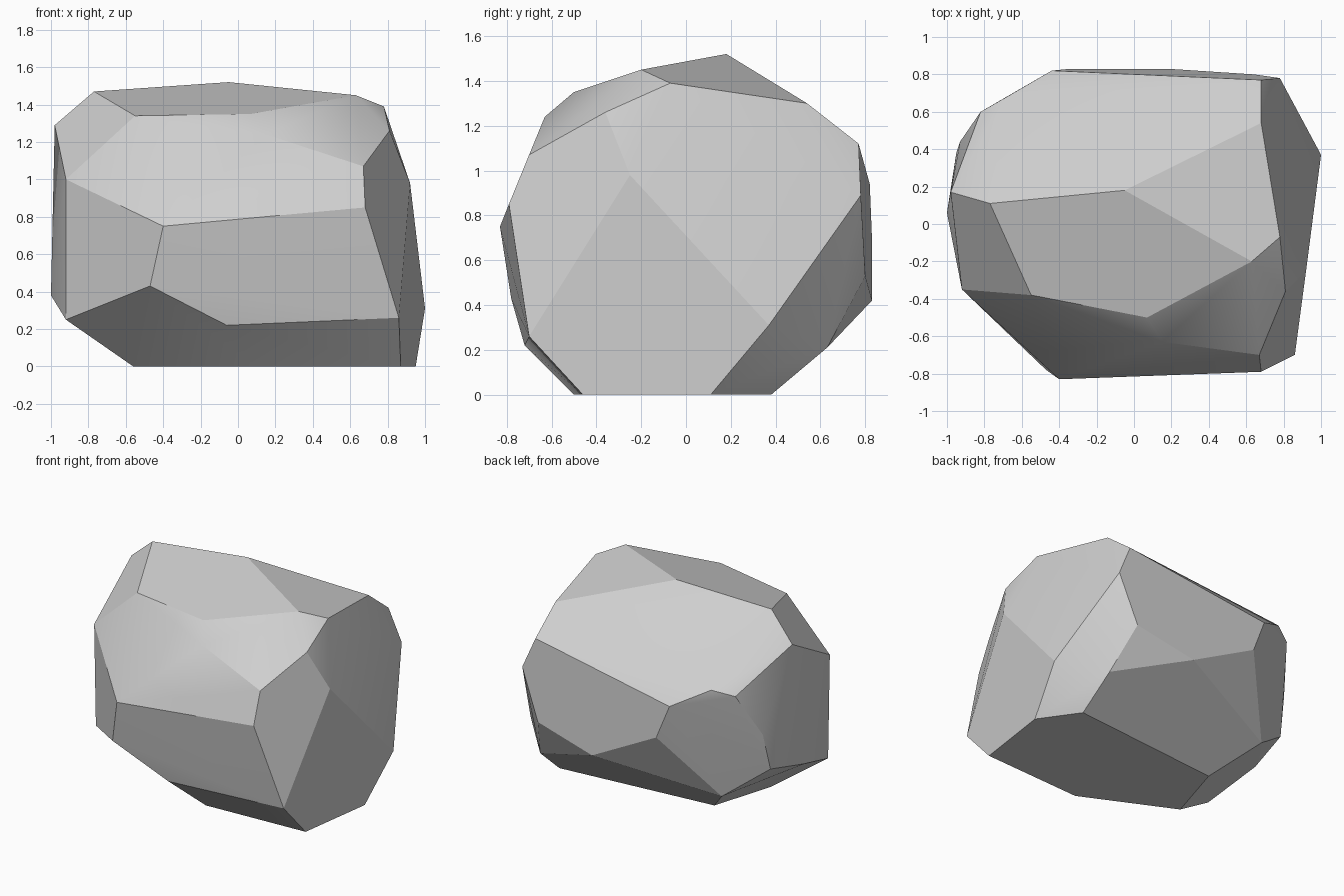
import bpy
import bmesh
from math import radians

# Remove the default cube
default_cube = bpy.data.objects.get("Cube")
if default_cube:
    bpy.data.objects.remove(default_cube, do_unlink=True)


def make_material(name, linear_color):
    material = bpy.data.materials.new(name)
    material.use_nodes = True
    material.diffuse_color = linear_color
    shader = material.node_tree.nodes["Principled BSDF"]
    shader.inputs["Base Color"].default_value = linear_color
    shader.inputs["Roughness"].default_value = 0.9
    return material


def make_hull(name, corner_groups, material, flat_angle, smooth_angle):
    """Wrap a convex stone around its corners and merge near-flat facets."""
    bm = bmesh.new()
    for corners in corner_groups.values():
        for corner in corners:
            bm.verts.new(corner)
    hull = bmesh.ops.convex_hull(bm, input=bm.verts[:])
    leftovers = {item for item in hull["geom_interior"] + hull["geom_unused"]
                 if isinstance(item, bmesh.types.BMVert) and item.is_valid}
    bmesh.ops.delete(bm, geom=list(leftovers), context="VERTS")
    bmesh.ops.dissolve_limit(bm, angle_limit=flat_angle,
                             verts=bm.verts[:], edges=bm.edges[:])
    bmesh.ops.recalc_face_normals(bm, faces=bm.faces[:])

    mesh = bpy.data.meshes.new(name)
    bm.to_mesh(mesh)
    bm.free()
    mesh.materials.append(material)
    stone = bpy.data.objects.new(name, mesh)
    bpy.context.collection.objects.link(stone)

    # Soft shading inside a facet, crisp edges between facets
    bpy.ops.object.select_all(action="DESELECT")
    stone.select_set(True)
    bpy.context.view_layer.objects.active = stone
    bpy.ops.object.shade_smooth_by_angle(angle=smooth_angle)
    return stone


# Corners of the stone, from the crown down to the footprint
boulder_corners = {
    "crown": [
        (-.77, .11, 1.47), (-.05, .18, 1.52), (.63, -.2, 1.45),
        (.78, -.07, 1.39), (.07, -.5, 1.35), (-.55, -.38, 1.34),
    ],
    "shoulder": [
        (.68, .54, 1.3), (.68, .77, 1.12), (.81, -.36, 1.26),
        (.15, -.63, 1.24), (.67, -.7, 1.07), (-.98, .17, 1.29),
        (-.82, .6, 1.03), (-.68, .68, 1.07), (-.44, .82, .94),
    ],
    "waist": [
        (.92, -.25, .98), (.78, .78, .89), (.68, -.79, .85),
        (-.4, -.83, .75), (-.92, -.35, 1), (-.93, .44, .72),
        (-.34, .83, .69), (.64, .8, .53),
    ],
    "foot": [
        (-.47, -.78, .43), (-.95, .38, .45), (-1, .06, .38),
        (.18, .83, .42), (1, .37, .31), (.86, -.7, .26),
        (-.92, -.33, .25), (-.06, -.72, .22), (.74, .63, .21),
        (-.66, .53, .23),
    ],
    "footprint": [
        (.87, -.46, 0), (.95, .11, 0), (.76, .38, 0),
        (-.42, .27, 0), (-.56, -.19, 0), (.09, -.5, 0),
    ],
}

stone_grey = make_material("stone_grey", (.62, .62, .62, 1))
make_hull("boulder", boulder_corners, stone_grey,
          flat_angle=radians(4), smooth_angle=radians(22))
